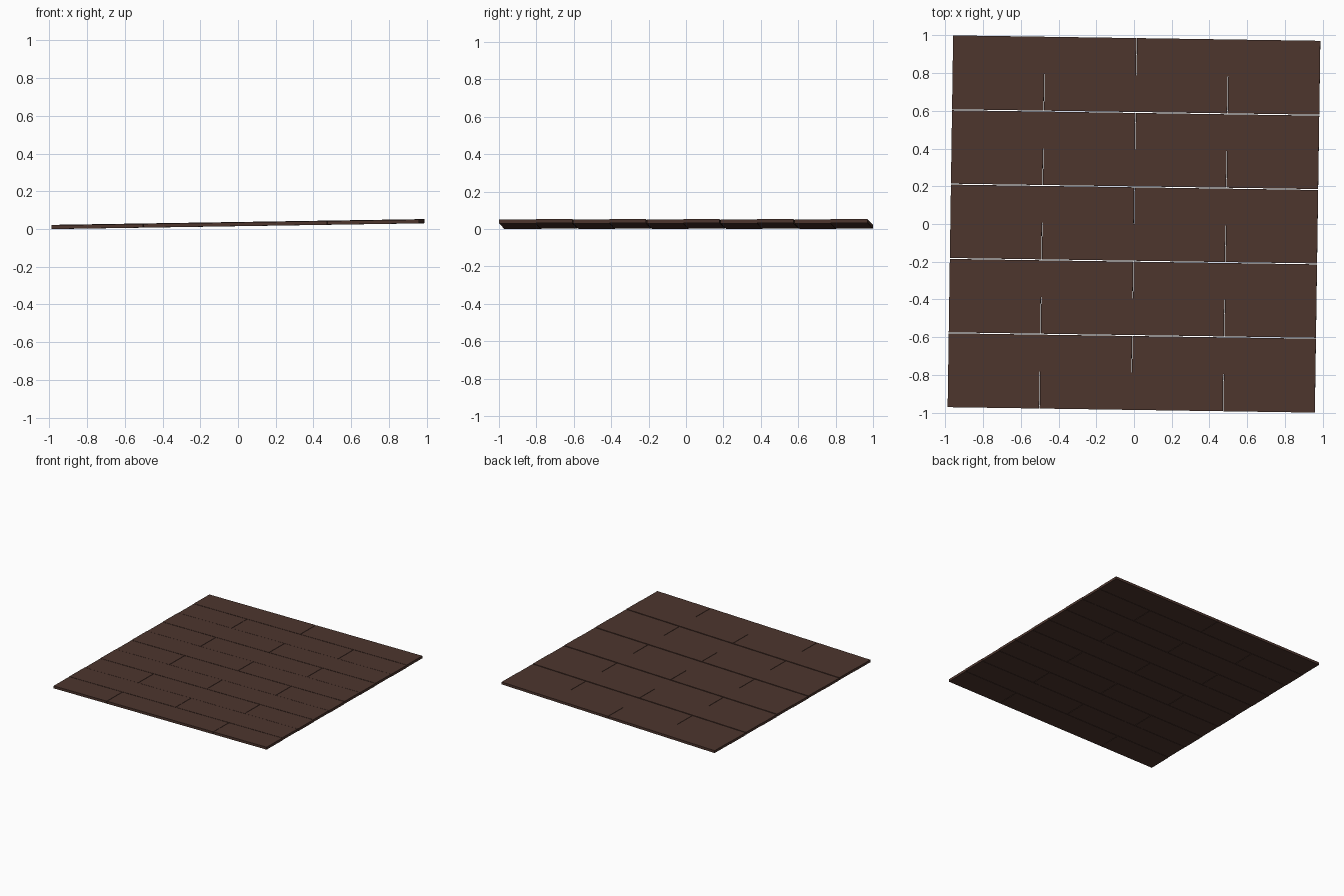
import bpy
from mathutils import Matrix, Vector

default = bpy.data.objects.get("Cube")
if default:
    bpy.data.objects.remove(default, do_unlink=True)

# Single dark brown timber colour
wood = bpy.data.materials.new("dark_brown_wood")
wood.use_nodes = True
colour = (0.074, 0.036, 0.027, 1)
wood.diffuse_color = colour
wood.node_tree.nodes["Principled BSDF"].inputs["Base Color"].default_value = colour

LENGTH, WIDTH, THICK, STEP = 1.947, 1.971, 0.02, 0.002
ROWS = 10
PITCH = WIDTH / ROWS
GAP = 0.005          # open seam between pairs of rows
JOINT = 0.003        # seam between plank ends

# The whole floor is slightly turned and rises towards +x
floor_pose = (Matrix.Translation((0, 0, 0.026))
              @ Matrix.Rotation(-0.0148, 4, 'Z')
              @ Matrix.Rotation(-0.0155, 4, 'Y'))


def plank(name, x0, x1, y0, y1, z):
    """Flat board between the given edges, placed in the floor's pose."""
    bpy.ops.mesh.primitive_cube_add(size=1)
    ob = bpy.context.object
    ob.name = name
    centre = Vector(((x0 + x1) / 2, (y0 + y1) / 2, z))
    size = Matrix.Diagonal((x1 - x0, y1 - y0, THICK, 1))
    ob.data.transform(floor_pose @ Matrix.Translation(centre) @ size)
    ob.data.materials.append(wood)


# Rows from back to front, with staggered joints
for row in range(ROWS):
    even = row % 2 == 0
    back = WIDTH / 2 - row * PITCH
    front = back - PITCH
    if even and row > 0:
        back -= GAP / 2
    if not even and row < ROWS - 1:
        front += GAP / 2
    cuts = [0] if even else [-LENGTH / 4, LENGTH / 4]
    edges = [-LENGTH / 2] + cuts + [LENGTH / 2]
    for i, (a, b) in enumerate(zip(edges, edges[1:])):
        x0 = a + (JOINT / 2 if i else 0)
        x1 = b - (JOINT / 2 if i < len(cuts) else 0)
        plank(f"floor_plank_{row + 1}_{i + 1}", x0, x1, front, back,
              STEP / 2 if even else -STEP / 2)
